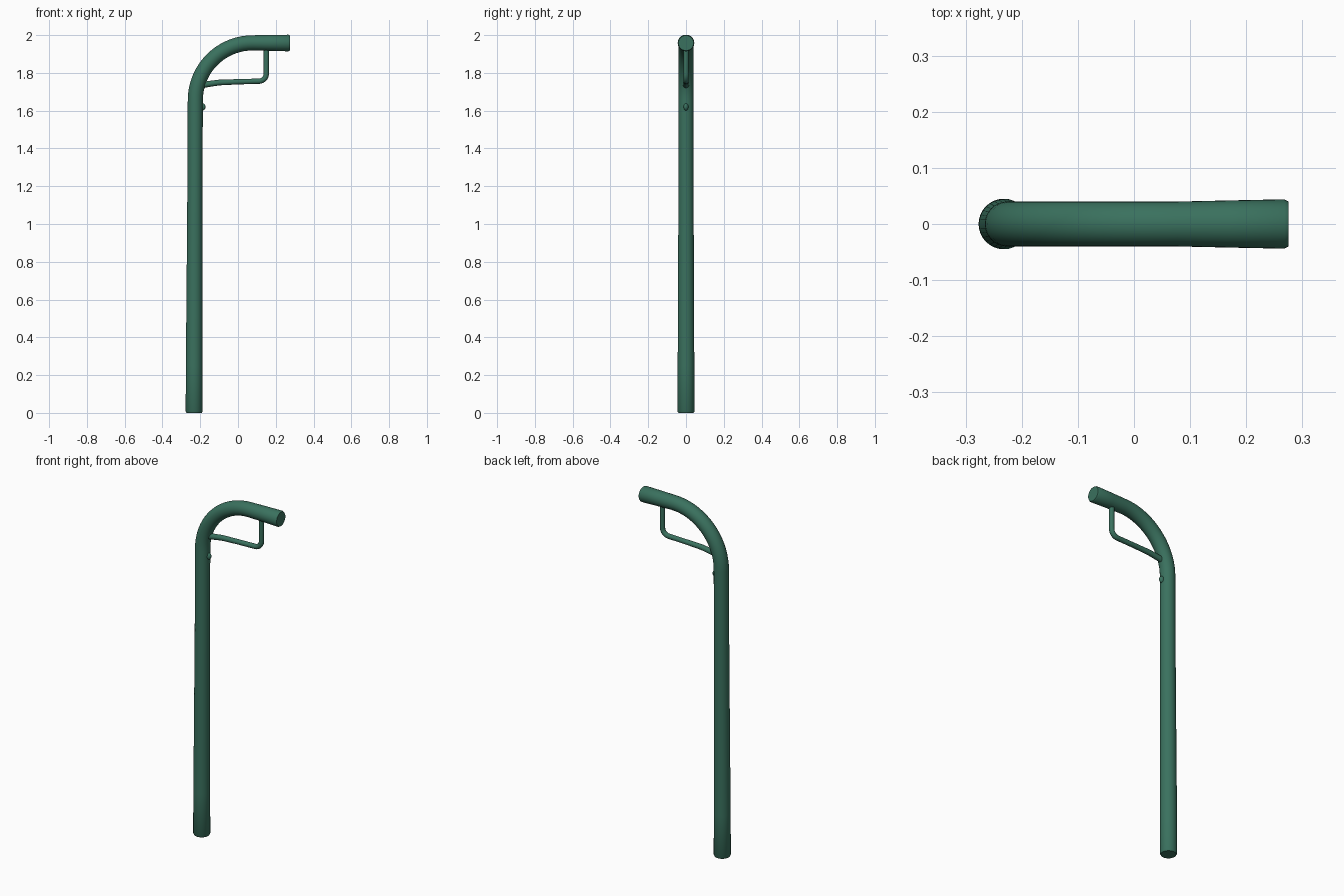
import bpy, bmesh, math
from mathutils import Vector

if "Cube" in bpy.data.objects:
    bpy.data.objects.remove(bpy.data.objects["Cube"])

green = bpy.data.materials.new("dark green paint")
green.diffuse_color = (0.042, 0.165, 0.112, 1)
green.use_nodes = True
green.node_tree.nodes["Principled BSDF"].inputs["Base Color"].default_value = green.diffuse_color


def finish(obj):
    obj.data.materials.append(green)
    bpy.ops.object.select_all(action='DESELECT')
    obj.select_set(True)
    bpy.context.view_layer.objects.active = obj
    bpy.ops.object.shade_smooth_by_angle(angle=math.radians(40))


def arc(cx, cz, r, a0, a1, n):
    """Points on an arc in the x-z plane, angles in degrees."""
    angles = [math.radians(a0 + (a1 - a0) * i / n) for i in range(n + 1)]
    return [(cx + r * math.cos(a), cz + r * math.sin(a)) for a in angles]


def tube(name, path, sides):
    """Capped tube along (x, z, radius) stations lying in the x-z plane."""
    bm = bmesh.new()
    pts = [Vector((x, 0, z)) for x, z, r in path]
    rings = []
    for i, p in enumerate(pts):
        t = (pts[min(i + 1, len(pts) - 1)] - pts[max(i - 1, 0)]).normalized()
        side = Vector((0, 1, 0))
        up = t.cross(side)
        rings.append([bm.verts.new(p + path[i][2] * (math.cos(a) * side + math.sin(a) * up))
                      for a in (2 * math.pi * k / sides for k in range(sides))])
    for a, b in zip(rings, rings[1:]):
        for k in range(sides):
            j = (k + 1) % sides
            bm.faces.new((a[k], a[j], b[j], b[k]))
    bm.faces.new(rings[0])
    bm.faces.new(rings[-1])
    bmesh.ops.recalc_face_normals(bm, faces=bm.faces)
    mesh = bpy.data.meshes.new(name)
    bm.to_mesh(mesh)
    bm.free()
    obj = bpy.data.objects.new(name, mesh)
    bpy.context.collection.objects.link(obj)
    finish(obj)


# Main pole: upright with chamfered foot, wide bend, short flared arm
pole = [(-0.232, 0.0, 0.040), (-0.232, 0.008, 0.045), (-0.232, 0.25, 0.044),
        (-0.230, 0.7, 0.042), (-0.228, 1.2, 0.040)]
pole += [(x, z, 0.040) for x, z in arc(0.078, 1.655, 0.304, 180, 90, 18)]
pole += [(0.17, 1.959, 0.042), (0.268, 1.958, 0.044), (0.275, 1.958, 0.040)]
tube("pole", pole, 32)

# Thin hanger loop under the bend
hanger = [(0.150, 1.935, 0.014), (0.150, 1.86, 0.014)]
hanger += [(x, z, 0.014) for x, z in arc(0.110, 1.796, 0.040, 0, -90, 8)]
hanger += [(0.0, 1.753, 0.014), (-0.10, 1.749, 0.015), (-0.17, 1.739, 0.016),
           (-0.205, 1.730, 0.016)]
tube("hanger_loop", hanger, 16)

# Small stud on the inner side of the upright
bpy.ops.mesh.primitive_uv_sphere_add(segments=16, ring_count=10, radius=0.016,
                                     location=(-0.188, 0, 1.62))
stud = bpy.context.object
stud.name = "stud"
stud.scale = (1, 0.8, 1.2)
finish(stud)
